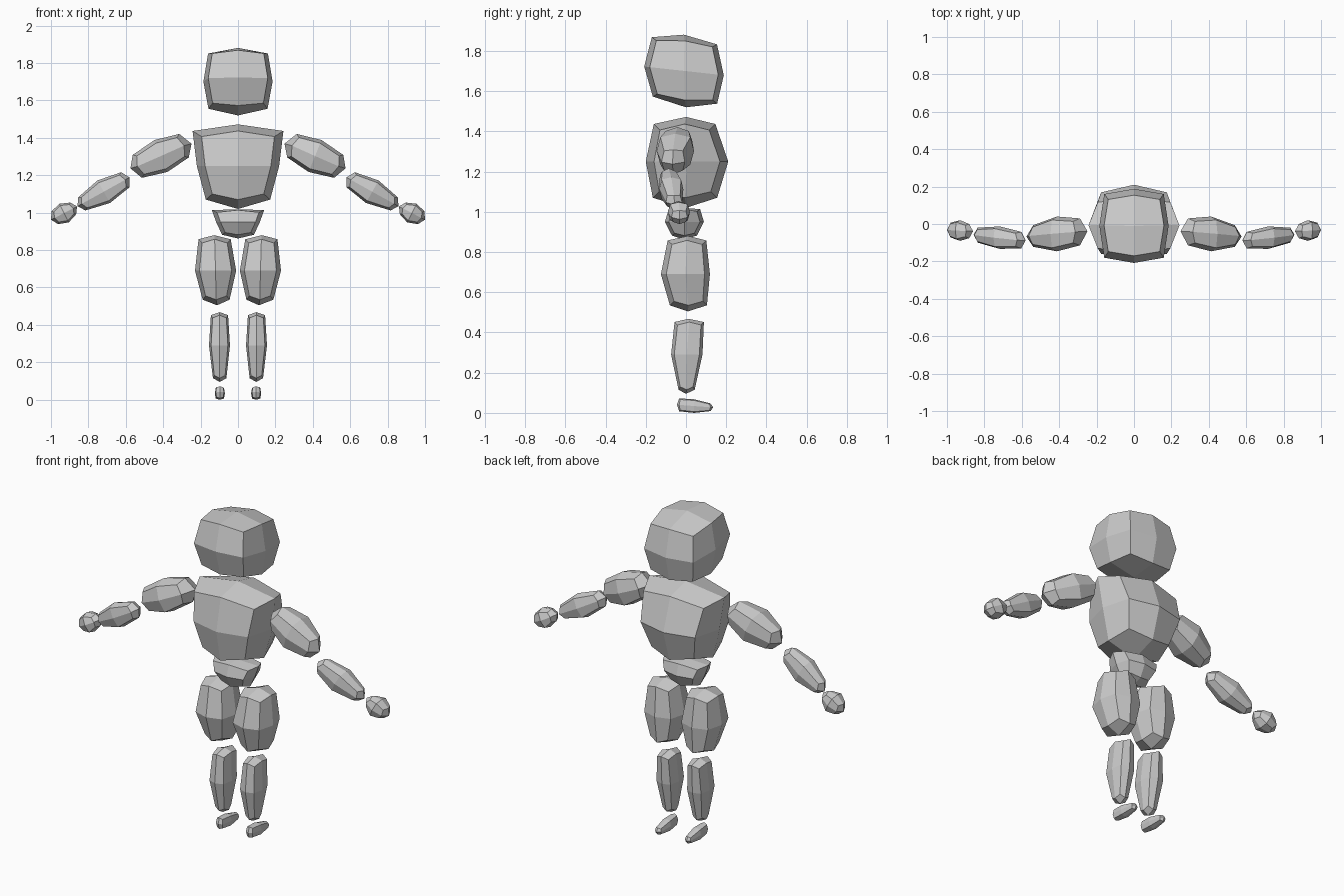
import bpy, bmesh, math
from mathutils import Matrix, Vector

if "Cube" in bpy.data.objects:
    bpy.data.objects.remove(bpy.data.objects["Cube"])

gray = bpy.data.materials.new("light_gray")
gray.diffuse_color = (0.6, 0.6, 0.6, 1)
gray.use_nodes = True
gray.node_tree.nodes["Principled BSDF"].inputs["Base Color"].default_value = gray.diffuse_color

# Unit ring directions: even entries are side middles, odd ones are corners
RING = [(1, 0), (1, 1), (0, 1), (-1, 1), (-1, 0), (-1, -1), (0, -1), (1, -1)]


def block(name, rings, caps, frame=Matrix(), round_=0.8, inset=0.02, slope=0.0, mirror=False):
    """Faceted rounded box: three rings (u, ca, cb, ha, hb) along local z,
    closed by two cap points (u, ca, cb)."""
    for side in ((1, -1) if mirror else (1,)):
        flip = Matrix.Diagonal((side, 1, 1, 1))
        bm = bmesh.new()

        def vert(a, b, u):
            return bm.verts.new(flip @ frame @ Vector((a, b, u + slope * b)))

        loops = []
        for n, (u, ca, cb, ha, hb) in enumerate(rings):
            loop = []
            for a, b in RING:
                corner = a != 0 and b != 0
                k = round_ if corner else 1
                pull = inset * (1 - n) if corner else 0
                loop.append(vert(ca + a * ha * k, cb + b * hb * k, u + pull))
            loops.append(loop)
        for lo, hi in zip(loops, loops[1:]):
            for i in range(8):
                j = (i + 1) % 8
                bm.faces.new((lo[i], lo[j], hi[j], hi[i]))
        for loop, (u, ca, cb) in zip((loops[0], loops[2]), caps):
            tip = vert(ca, cb, u)
            for i in range(0, 8, 2):
                bm.faces.new((tip, loop[i], loop[i + 1], loop[(i + 2) % 8]))
        bmesh.ops.recalc_face_normals(bm, faces=bm.faces)
        mesh = bpy.data.meshes.new(name)
        bm.to_mesh(mesh)
        bm.free()
        mesh.materials.append(gray)
        label = name + ("" if not mirror else "_left" if side == 1 else "_right")
        bpy.context.collection.objects.link(bpy.data.objects.new(label, mesh))


def arm_frame(x, y, z, drop, sweep=0.0):
    """Local z runs outward and down along the arm, local x is y, local y is up."""
    d = Vector((math.cos(drop), sweep, -math.sin(drop)))
    up = Vector((math.sin(drop), 0, math.cos(drop)))
    m = Matrix((Vector((0, 1, 0)), up, d)).transposed().to_4x4()
    m.translation = (x, y, z)
    return m


# Head
block("head",
      [(1.555, 0, -0.005, 0.158, 0.160), (1.70, 0, -0.01, 0.185, 0.198), (1.85, 0, -0.008, 0.160, 0.162)],
      [(1.52, 0, 0), (1.88, 0, -0.01)], round_=0.86, inset=0.015, slope=-0.11)

# Torso and pelvis
block("torso",
      [(1.07, 0, -0.005, 0.172, 0.160), (1.25, 0, 0.005, 0.220, 0.205), (1.437, 0, -0.007, 0.243, 0.153)],
      [(1.02, 0, 0), (1.472, 0, 0)], round_=0.80, inset=0.03)
block("pelvis",
      [(0.882, 0, -0.008, 0.085, 0.062), (0.95, 0, -0.008, 0.117, 0.097), (1.014, 0, -0.008, 0.140, 0.078)],
      [(0.862, 0, -0.008), (1.018, 0, -0.008)], round_=0.80, inset=0.012)

# Legs
block("thigh",
      [(0.535, 0.117, 0.012, 0.072, 0.092), (0.69, 0.12, -0.003, 0.110, 0.122), (0.858, 0.125, 0.005, 0.086, 0.096)],
      [(0.505, 0.112, 0.01), (0.88, 0.127, 0.01)], round_=0.78, inset=0.02, mirror=True)
block("shin",
      [(0.115, 0.098, 0.003, 0.036, 0.040), (0.29, 0.099, 0.004, 0.056, 0.078), (0.452, 0.099, 0.016, 0.046, 0.073)],
      [(0.095, 0.097, 0), (0.468, 0.097, 0.012)], round_=0.80, inset=0.015, mirror=True)

# Feet, running along y
foot_frame = Matrix(((1, 0, 0, 0.097), (0, 0, 1, 0), (0, 1, 0, 0), (0, 0, 0, 1)))
block("foot",
      [(-0.034, 0, 0.040, 0.022, 0.032), (0.04, 0, 0.034, 0.027, 0.034), (0.122, 0, 0.028, 0.019, 0.019)],
      [(-0.045, 0, 0.042), (0.135, 0, 0.028)], foot_frame, round_=0.82, inset=0.005, mirror=True)

# Arms
block("upper_arm",
      [(-0.135, 0, 0.005, 0.072, 0.068), (0, 0, 0, 0.093, 0.092), (0.138, 0, -0.004, 0.058, 0.066)],
      [(-0.176, 0, 0), (0.176, 0, 0)], arm_frame(0.412, -0.053, 1.303, math.radians(22), -0.08),
      round_=0.80, inset=0.018, mirror=True)
block("forearm",
      [(-0.132, 0, 0, 0.044, 0.046), (0, 0, 0, 0.060, 0.069), (0.134, 0, 0, 0.040, 0.040)],
      [(-0.158, 0, 0), (0.16, 0, 0)], arm_frame(0.718, -0.073, 1.112, math.radians(29), 0.1),
      round_=0.80, inset=0.015, mirror=True)
block("hand",
      [(-0.055, 0, 0, 0.038, 0.035), (0, 0, 0, 0.055, 0.056), (0.056, 0, 0, 0.040, 0.038)],
      [(-0.078, 0, 0), (0.078, 0, 0)], arm_frame(0.930, -0.035, 0.998, math.radians(27), 0.05),
      round_=0.80, inset=0.010, mirror=True)
